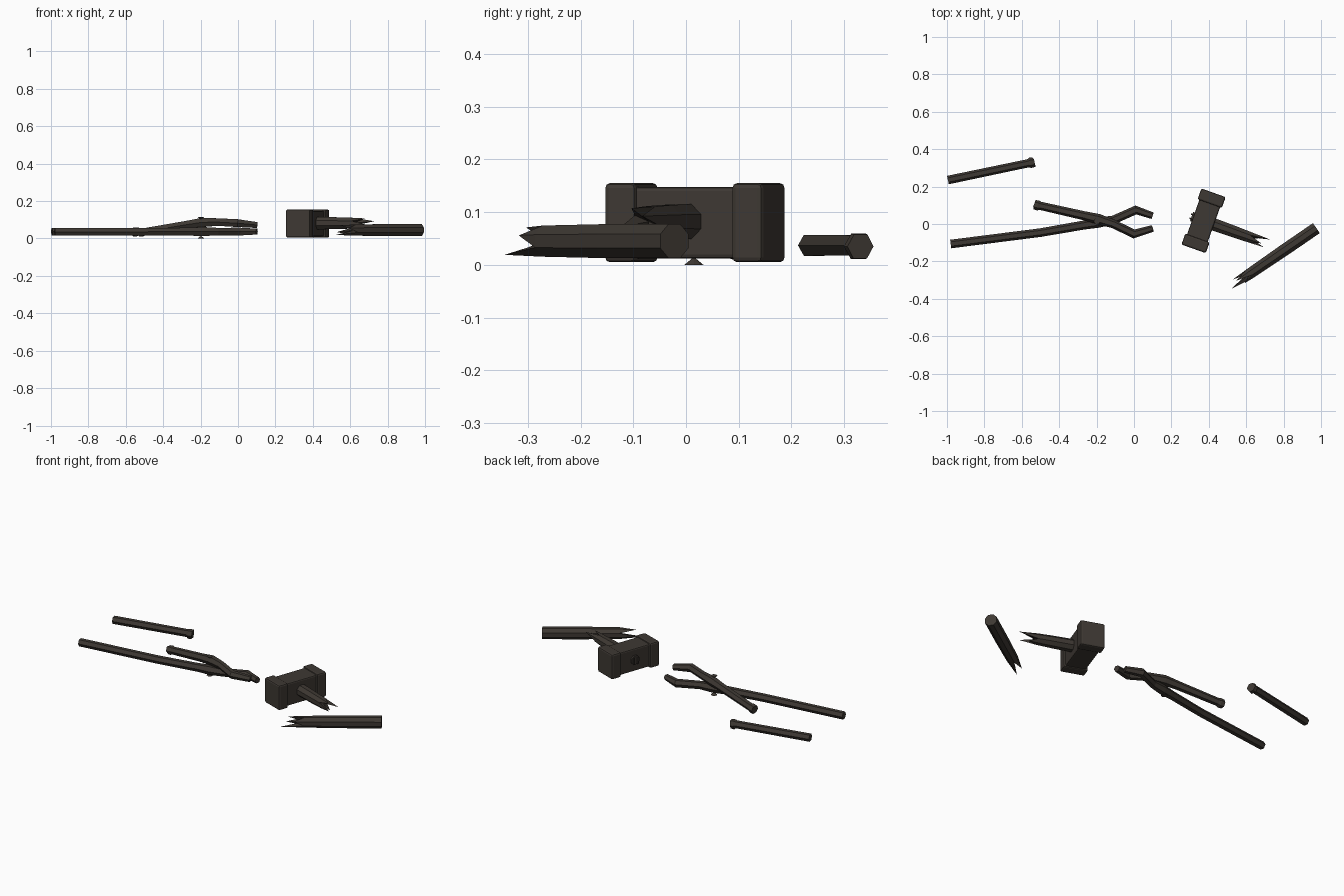
import bpy, bmesh, math, random
from mathutils import Vector, Matrix

random.seed(4)
cube = bpy.data.objects.get("Cube")
if cube:
    bpy.data.objects.remove(cube)

iron = bpy.data.materials.new("dark_brown")
iron.use_nodes = True
COLOUR = (0.048, 0.040, 0.033, 1)
iron.diffuse_color = COLOUR
iron.node_tree.nodes["Principled BSDF"].inputs["Base Color"].default_value = COLOUR


def finish(bm, name):
    bmesh.ops.recalc_face_normals(bm, faces=bm.faces)
    mesh = bpy.data.meshes.new(name)
    bm.to_mesh(mesh)
    bm.free()
    mesh.materials.append(iron)
    obj = bpy.data.objects.new(name, mesh)
    bpy.context.collection.objects.link(obj)
    return obj


def ring(bm, centre, direction, radius, sides, turn=0):
    """Regular polygon of vertices facing along direction."""
    side = direction.cross(Vector((0, 0, 1))).normalized()
    up = side.cross(direction).normalized()
    angles = [2 * math.pi * (i + turn) / sides for i in range(sides)]
    return [bm.verts.new(centre + radius * (side * math.cos(a) + up * math.sin(a))) for a in angles]


def rod(name, points, radii, sides, turn=0, spikes=(), jagged=0):
    """Faceted rod along a path, ending flat, in long splinters or in a rough break."""
    bm = bmesh.new()
    pts = [Vector(p) for p in points]
    rings = []
    for i, p in enumerate(pts):
        d = (pts[min(i + 1, len(pts) - 1)] - pts[max(i - 1, 0)]).normalized()
        rings.append(ring(bm, p, d, radii[i], sides, turn))
    for a, b in zip(rings, rings[1:]):
        for i in range(sides):
            j = (i + 1) % sides
            bm.faces.new((a[i], a[j], b[j], b[i]))
    bm.faces.new(rings[0])
    last, d = rings[-1], (pts[-1] - pts[-2]).normalized()
    if spikes:
        # each splinter grows from two neighbouring facets
        core = bm.verts.new(pts[-1])
        for k, length in enumerate(spikes):
            base = [last[(2 * k + n) % sides] for n in range(3)]
            tip = bm.verts.new(base[1].co.lerp(pts[-1], 0.12) + d * length)
            loop = base + [core]
            for n in range(4):
                bm.faces.new((loop[n], loop[(n + 1) % 4], tip))
    else:
        bm.faces.new(last)
        if jagged:
            for v in last:
                v.co += d * random.uniform(-jagged, jagged)
    return finish(bm, name)


def box(name, size, matrix, bevel):
    bm = bmesh.new()
    bmesh.ops.create_cube(bm, size=1)
    bmesh.ops.scale(bm, vec=size, verts=bm.verts)
    bmesh.ops.bevel(bm, geom=bm.edges[:], offset=bevel, segments=2, profile=0.5, affect='EDGES')
    bm.transform(matrix)
    return finish(bm, name)


# Hammer head: slim block with a heavy collar at each end
place = Matrix.Translation((0.372, 0.017, 0.08)) @ Matrix.Rotation(math.radians(-19.6), 4, 'Z')
box("hammer_head", (0.118, 0.27, 0.136), place, 0.008)
for label, y in (("front", -0.128), ("back", 0.128)):
    box("hammer_collar_" + label, (0.138, 0.062, 0.15), place @ Matrix.Translation((0, y, 0)), 0.009)

# Handle stub through the head, with two wedges at the back
stub = [place @ Vector((x, 0, 0.002)) for x in (-0.068, 0.06, 0.17, 0.26)]
rod("hammer_handle_stub", stub, (0.028, 0.036, 0.034, 0.031), 8, 0.5,
    spikes=(0.07, 0.11, 0.05, 0.09))
for label, y in (("left", 0.012), ("right", -0.012)):
    box("handle_wedge_" + label, (0.01, 0.008, 0.045),
        place @ Matrix.Translation((-0.071, y, 0)), 0.002)

# Broken-off hammer handle
rod("broken_hammer_handle", [(0.975, -0.022, 0.045), (0.80, -0.142, 0.045), (0.625, -0.262, 0.045)],
    (0.035, 0.035, 0.032), 8, 0.5, spikes=(0.09, 0.06, 0.13, 0.10))

# Tongs: a whole long arm and a snapped short one, crossing at the rivet
rod("tongs_long_arm",
    [(-0.98, -0.107, 0.036), (-0.50, -0.046, 0.036), (-0.27, -0.006, 0.037), (-0.19, 0.008, 0.037),
     (-0.11, 0.022, 0.037), (0.01, 0.075, 0.037), (0.10, 0.044, 0.037)],
    (0.023, 0.023, 0.024, 0.028, 0.023, 0.024, 0.018), 6)
rod("tongs_short_arm",
    [(0.10, -0.024, 0.072), (0.0, -0.053, 0.082), (-0.11, 0.0, 0.088), (-0.19, 0.026, 0.086),
     (-0.27, 0.045, 0.074), (-0.50, 0.097, 0.036), (-0.512, 0.099, 0.034), (-0.535, 0.104, 0.031)],
    (0.018, 0.024, 0.023, 0.028, 0.024, 0.022, 0.027, 0.025), 6, jagged=0.006)
rod("tongs_rivet", [(-0.198, 0.015, 0.0), (-0.1979, 0.015, 0.015), (-0.198, 0.015, 0.1), (-0.1979, 0.015, 0.115)],
    (0.018, 0.029, 0.029, 0.018), 8)

# Snapped-off tong grip with a burred end
rod("broken_tongs_grip",
    [(-0.995, 0.235, 0.037), (-0.565, 0.325, 0.037), (-0.555, 0.327, 0.035), (-0.535, 0.331, 0.035)],
    (0.023, 0.022, 0.028, 0.026), 6, jagged=0.006)
